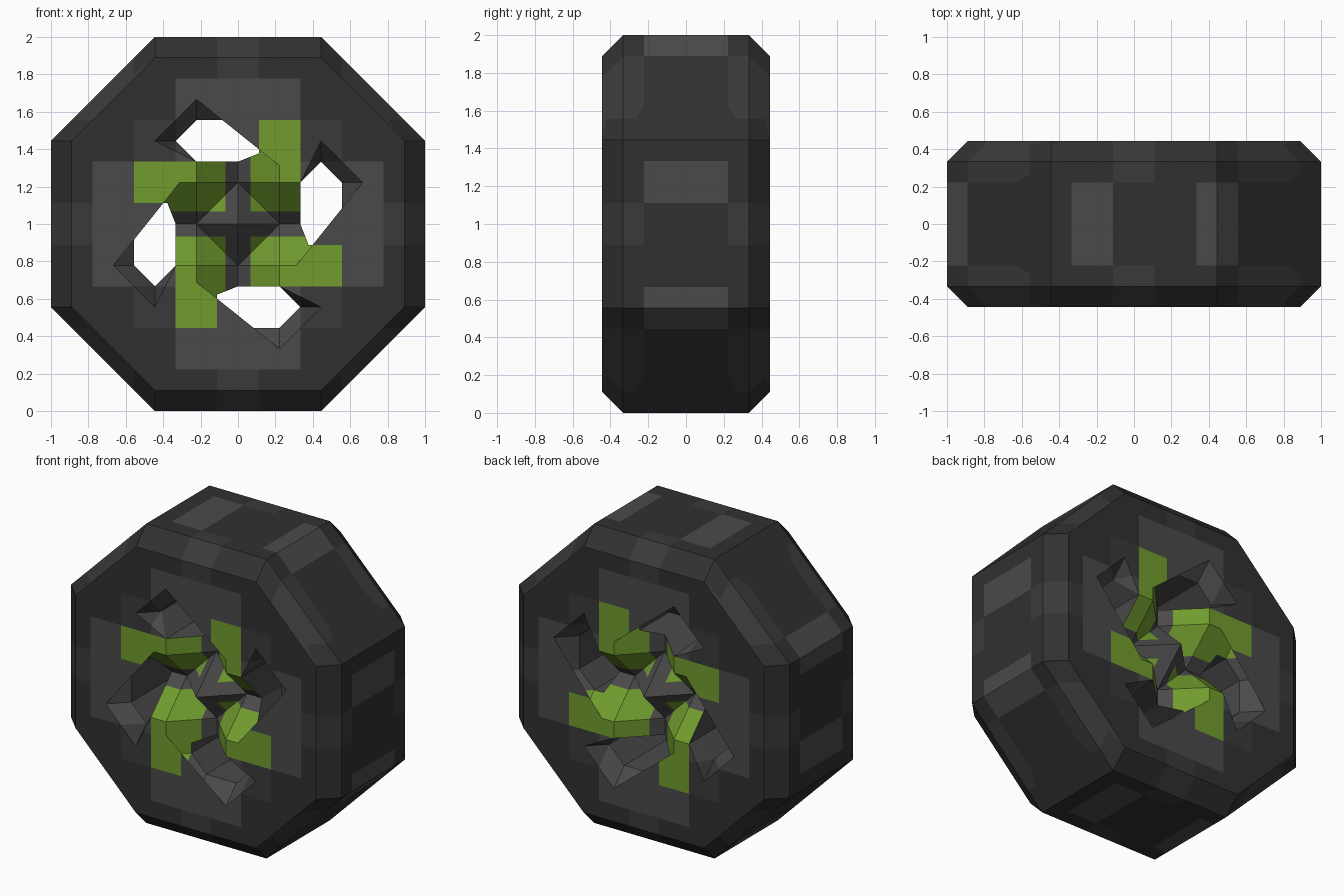
import bpy, bmesh
from mathutils import Matrix, Vector

if "Cube" in bpy.data.objects:
    bpy.data.objects.remove(bpy.data.objects["Cube"])

U = 1 / 9  # the model sits on a grid of ninths
# Points are (x, z, depth) around the axle; one quarter of the front half is described.
outer = [
    [(4, 8, -4), (8, 4, -4), (9, 4, -3), (4, 9, -3)],
    [(8, 4, -4), (8, -4, -4), (9, -4, -3), (9, 4, -3)],
    [(4, 9, -3), (9, 4, -3), (9, 4, 0), (4, 9, 0)],
    [(9, 4, -3), (9, -4, -3), (9, -4, 0), (9, 4, 0)],
]
front = [(x, z, -4) for x, z in ((4, 8), (8, 4), (8, -4), (4, -4), (2, -3), (2, -2),
                                 (4, -2), (6, 0), (6, 2), (4, 4))]
chamfer = [
    [(4, 4, -4), (6, 2, -4), (5, 2, -3), (4, 3, -3)],
    [(6, 2, -4), (6, 0, -4), (5, 0, -3), (5, 2, -3)],
    [(6, 0, -4), (4, -2, -4), (4, -1, -3), (5, 0, -3)],
    [(3, 2, -4), (4, 4, -4), (4, 3, -3)],
]
hub = [
    [(2, 2, -4), (3, 2, -4), (3, 0, -2), (2, 0, -2)],
    [(2, -2, -4), (4, -2, -4), (4, -1, -3), (3.4, -1, -3), (3, 0, -2), (2, 0, -2)],
    [(2, 2, -4), (2, 0, -2), (0, 2, -2)],
    [(0, 0, -4), (0, 2, -2), (2, 0, -2)],
]
hole = [(4, 3, -3), (5, 2, -3), (5, 0, -3), (4, -1, -3), (3.4, -1, -3), (3, 0, -2), (3, 2, -4)]
walls = []
for i, a in enumerate(hole):
    b = hole[(i + 1) % len(hole)]
    walls.append([a, b, (b[0], b[1], 0), (a[0], a[1], 0)])

DARK, MID, LIGHT, GREEN = range(4)


def is_green(x, z, low):
    if z < 0:
        x, z = -z, x
    return low < x < 3 and low < z < 5


def shell_colour(c):
    x, y, z = c
    p, q = max(abs(x), abs(z)), min(abs(x), abs(z))
    if y > -3.99 and (p > 8 or p + q > 12):          # rim and tread
        diagonal = z > 0 and x + z > 12 and x < 8.9
        if y < -2:
            return MID if (5 < x < 7.5 if diagonal else abs(z) < 1) else DARK
        return LIGHT if (x < 5 if diagonal else (1 < z < 3 or z < -3)) else DARK
    if is_green(x, z, 1):
        return GREEN
    if p < 7 and q < 3:
        return LIGHT
    if p < 5 or (q < 1 and p > 7):
        return MID
    return DARK


def hub_colour(c):
    return GREEN if is_green(c.x, c.z, 0.6) else LIGHT


def quarter(polys, cuts, colour):
    """Make faces, split them along the colour grid and paint each piece."""
    bm = bmesh.new()
    for poly in polys:
        bm.faces.new([bm.verts.new((x, y, z)) for x, z, y in poly])
    bmesh.ops.triangulate(bm, faces=bm.faces[:])
    planes = [(Vector((0, -2, 0)), (0, 1, 0))] if colour is shell_colour else []
    for k in cuts:
        for s in (k, -k):
            planes += [(Vector((s, 0, 0)), (1, 0, 0)), (Vector((0, 0, s)), (0, 0, 1))]
    for co, no in planes:
        bmesh.ops.bisect_plane(bm, geom=bm.verts[:] + bm.edges[:] + bm.faces[:],
                               dist=1e-5, plane_co=co, plane_no=no)
    for f in bm.faces:
        f.material_index = colour(f.calc_center_median())
    me = bpy.data.meshes.new("quarter")
    bm.to_mesh(me)
    bm.free()
    return me


parts = [quarter(outer + [front] + chamfer + walls, (1, 3, 5, 7), shell_colour),
         quarter(hub, (0.6, 3, 5), hub_colour)]

# Four turns around the axle, then the mirrored back half
bm = bmesh.new()
for me in parts:
    for turn in range(4):
        for side in (1, -1):
            n = len(bm.verts)
            bm.from_mesh(me)
            m = (Matrix.Translation((0, 0, 1)) @ Matrix.Diagonal((U, U * side, U, 1))
                 @ Matrix.Rotation(turn * 1.5707963268, 4, 'Y'))
            bm.verts.ensure_lookup_table()
            for v in bm.verts[n:]:
                v.co = m @ v.co
    bpy.data.meshes.remove(me)
bmesh.ops.remove_doubles(bm, verts=bm.verts[:], dist=1e-4)
bmesh.ops.recalc_face_normals(bm, faces=bm.faces[:])
mesh = bpy.data.meshes.new("wheel")
bm.to_mesh(mesh)
bm.free()

for name, rgb in (("tyre_dark", (.030, .030, .030)), ("tyre_mid", (.042, .042, .042)),
                  ("hub_grey", (.068, .068, .068)), ("spoke_green", (.165, .33, .027))):
    mat = bpy.data.materials.new(name)
    mat.diffuse_color = (*rgb, 1)
    mat.use_nodes = True
    mat.node_tree.nodes["Principled BSDF"].inputs["Base Color"].default_value = mat.diffuse_color
    mesh.materials.append(mat)

wheel = bpy.data.objects.new("wheel", mesh)
bpy.context.collection.objects.link(wheel)
